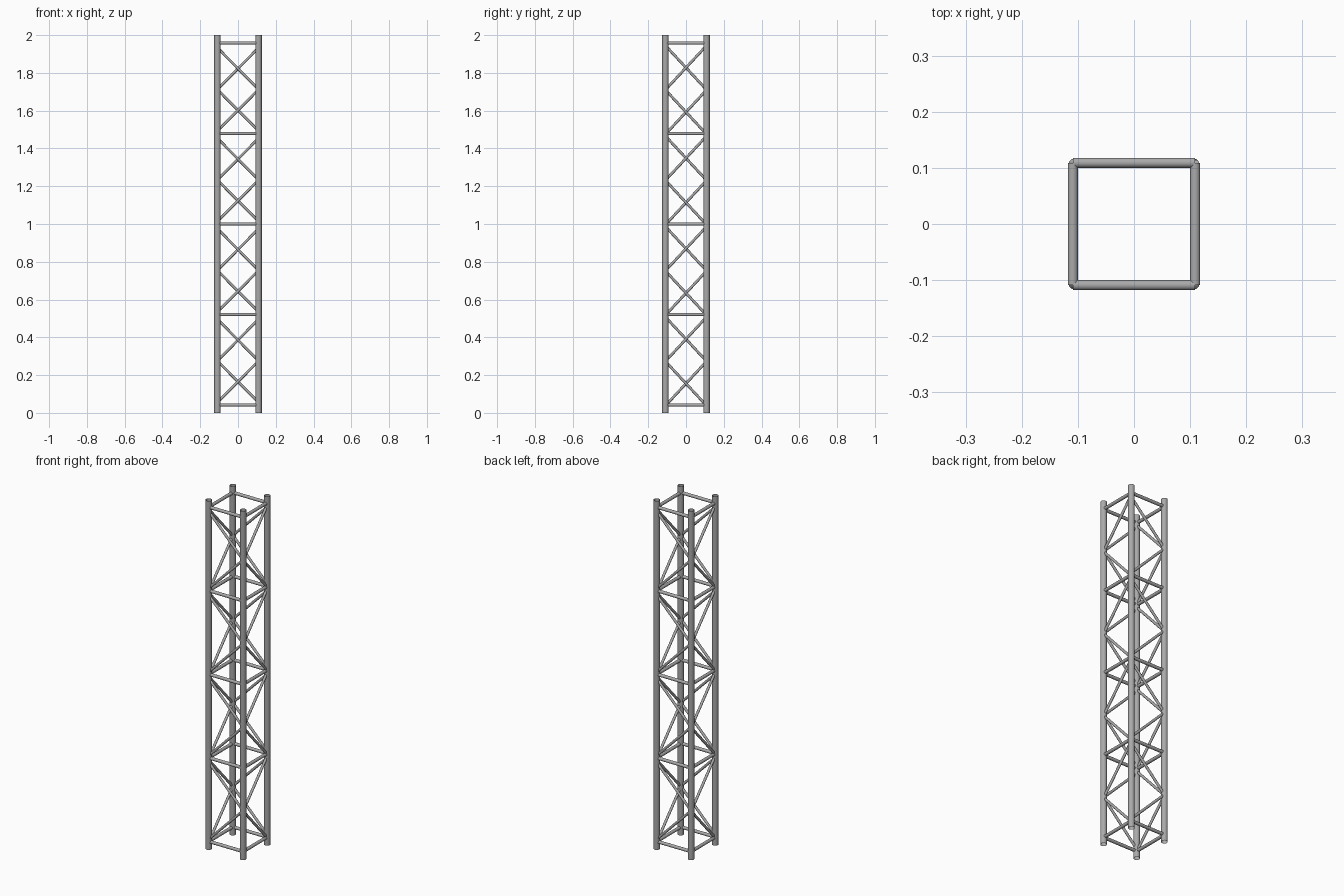
import bpy
from mathutils import Vector

if "Cube" in bpy.data.objects:
    bpy.data.objects.remove(bpy.data.objects["Cube"])

C = 0.109                 # chord centre offset
PITCH = 0.479             # bay height
Z0 = 0.042                # lowest rung

# Dark grey metal
metal = bpy.data.materials.new("dark_metal")
metal.diffuse_color = (0.4, 0.4, 0.4, 1)
metal.use_nodes = True
metal.node_tree.nodes["Principled BSDF"].inputs["Base Color"].default_value = metal.diffuse_color


def tube(name, a, b, r, cap='NGON', sides=20):
    a, b = Vector(a), Vector(b)
    d = b - a
    bpy.ops.mesh.primitive_cylinder_add(
        vertices=sides, radius=r, depth=d.length, end_fill_type=cap,
        location=(a + b) / 2, rotation=d.to_track_quat('Z', 'Y').to_euler())
    o = bpy.context.object
    o.name = name
    o.data.materials.append(metal)
    bpy.ops.object.shade_smooth_by_angle()
    return o


# Main chords: open-ended pipes
for sx in (-1, 1):
    for sy in (-1, 1):
        tube("main_chord", (sx * C, sy * C, 0), (sx * C, sy * C, 2), 0.0168, 'NOTHING', 28)

# Each face: (name, map from in-face offset u to x,y, side where braces meet the rungs,
# brace offsets above/below the rungs)
faces = [
    ("front", lambda u: (u, -C), -1, -0.025, 0.013),
    ("back", lambda u: (u, C), 1, -0.025, 0.013),
    ("right", lambda u: (C, u), 1, -0.013, -0.004),
    ("left", lambda u: (-C, u), -1, -0.013, -0.004),
]

for name, at, side, top_off, low_off in faces:
    # Horizontal rungs
    for i in range(5):
        z = Z0 + i * PITCH
        tube(name + "_rung", (*at(-C), z), (*at(C), z), 0.009)
    # Zigzag braces: two per bay, meeting on the opposite chord
    for i in range(4):
        low = Z0 + i * PITCH + low_off
        top = Z0 + (i + 1) * PITCH + top_off
        mid = (low + top) / 2
        for z in (low, top):
            tube(name + "_brace", (*at(side * C), z), (*at(-side * C), mid), 0.0072)
